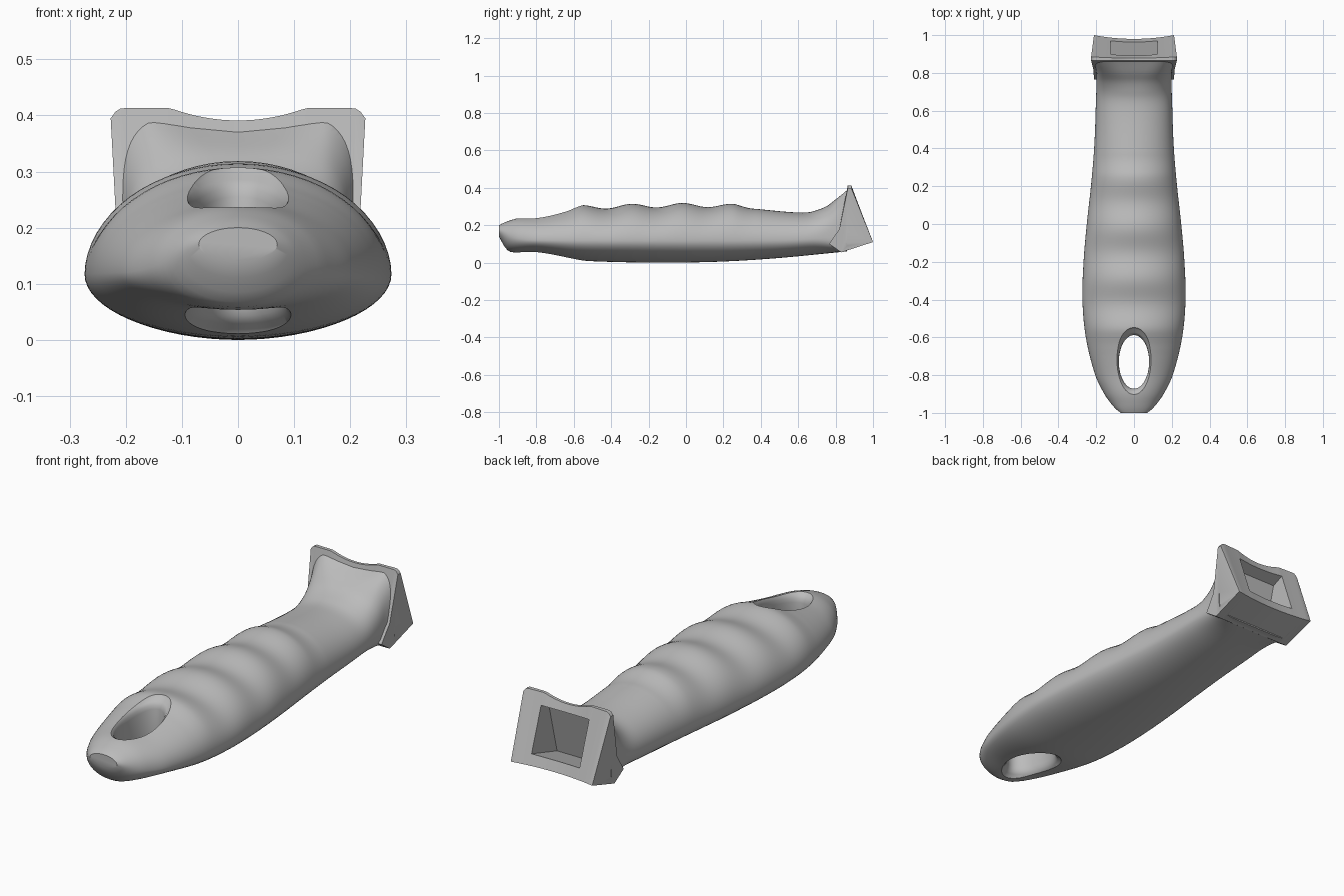
import bpy, bmesh, math

old = bpy.data.objects.get("Cube")
if old:
    bpy.data.objects.remove(old, do_unlink=True)

grey = bpy.data.materials.new("plain grey")
grey.use_nodes = True
colour = (0.5, 0.5, 0.5, 1)
grey.diffuse_color = colour
grey.node_tree.nodes["Principled BSDF"].inputs["Base Color"].default_value = colour


def smooth(points):
    """Smooth interpolating function through (position, value) points."""
    def slope(i):
        a, b = points[max(i - 1, 0)], points[min(i + 1, len(points) - 1)]
        return (b[1] - a[1]) / (b[0] - a[0])

    def value(t):
        t = min(max(t, points[0][0]), points[-1][0])
        i = 0
        while i < len(points) - 2 and t > points[i + 1][0]:
            i += 1
        (a, va), (b, vb) = points[i], points[i + 1]
        h = b - a
        s = (t - a) / h
        r = 1 - s
        return (va * r * r * (1 + 2 * s) + vb * s * s * (3 - 2 * s)
                + h * s * r * (slope(i) * r - slope(i + 1) * s))
    return value


def loft(name, rings):
    """Closed solid skinned through equal rings of points."""
    bm = bmesh.new()
    loops = [[bm.verts.new(p) for p in ring] for ring in rings]
    for a, b in zip(loops, loops[1:]):
        for i in range(len(a)):
            j = (i + 1) % len(a)
            bm.faces.new((a[i], a[j], b[j], b[i]))
    bm.faces.new(loops[0])
    bm.faces.new(loops[-1])
    bmesh.ops.recalc_face_normals(bm, faces=bm.faces)
    mesh = bpy.data.meshes.new(name)
    bm.to_mesh(mesh)
    bm.free()
    mesh.materials.append(grey)
    obj = bpy.data.objects.new(name, mesh)
    bpy.context.collection.objects.link(obj)
    return obj


def combine(target, tool, operation):
    mod = target.modifiers.new(tool.name, "BOOLEAN")
    mod.object, mod.operation, mod.solver = tool, operation, "EXACT"
    bpy.context.view_layer.objects.active = target
    bpy.ops.object.modifier_apply(modifier=mod.name)
    bpy.data.objects.remove(tool, do_unlink=True)


# Outline curves along the grip
half_width = smooth([(-1, .07), (-.985, .09), (-.95, .122), (-.9, .157), (-.8, .205),
                     (-.6, .255), (-.4, .273), (-.2, .267), (0, .25), (.2, .228),
                     (.4, .211), (.6, .203), (.8, .2), (.86, .215)])
base_top = smooth([(-1, .2), (-.97, .215), (-.9, .237), (-.8, .248), (-.7, .268),
                   (-.6, .292), (-.5, .298), (0, .308), (.25, .303), (.4, .285),
                   (.6, .268), (.68, .274), (.75, .31), (.8, .355), (.86, .4)])
bottom = smooth([(-1, .14), (-.97, .085), (-.94, .058), (-.8, .05), (-.58, .014),
                 (-.4, .004), (-.1, 0), (.2, .006), (.5, .025), (.86, .06)])
middle = smooth([(-1, .17), (-.93, .135), (-.8, .12), (.5, .12), (.86, .14)])
squareness = smooth([(-1, 2), (.6, 2.1), (.76, 2.7), (.86, 5)])


def top(y):
    """Upper outline with the finger ridges."""
    fade = max(0, min(1, (y + .66) / .1, (.38 - y) / .12))
    return base_top(y) + .011 * fade * math.cos(math.tau * (y + .02) / .27)


def grip_ring(y, count=64):
    ring = []
    for i in range(count):
        a = math.tau * i / count
        c, s = math.cos(a), math.sin(a)
        p = 2 / squareness(y)
        x = half_width(y) * math.copysign(abs(c) ** p, c)
        height = top(y) if s > 0 else bottom(y)
        z = middle(y) + abs(s) ** p * (height - middle(y))
        if s > 0 and y > .7:
            z -= .03 * (y - .7) / .16 * max(0, 1 - (x / .16) ** 2)
        ring.append((x, y, z))
    return ring


steps = 124
handle = loft("handle", [grip_ring(-1 + 1.86 * i / steps) for i in range(steps + 1)])

# Wedge shaped head with a hollowed rear face and a dipped top edge
slices = []
for i in range(-24, 25):
    u = i / 24
    dip = .022 * max(0, 1 - (u / .53) ** 2)
    corner = .018 * max(0, (abs(u) - .9) / .1) ** 2
    hollow = .02 * (1 - u * u)
    drop = dip + corner
    outline = [(.865, .413 - drop), (.82, .18), (.765, .1), (.83, .055),
               (1 - hollow, .11), (.885 - hollow / 3, .413 - drop)]
    slices.append([(u * (.206 + .053 * z), y, z) for y, z in outline])
head = loft("head", slices)
combine(handle, head, "UNION")

# Socket opening in the rear of the head
socket_outline = [(.84, .335), (.78, .1), (.975, .16), (1.04, .18), (1.04, .36), (.9, .36)]
socket = loft("socket_cutter", [[(x, y, z) for y, z in socket_outline] for x in (-.125, .125)])
combine(handle, socket, "DIFFERENCE")

# Oval hanging hole with softened rims
def hole_ring(scale, surface, offset):
    ring = []
    for i in range(64):
        a = math.tau * i / 64
        x, y = .08 * math.cos(a), -.73 + .142 * math.sin(a)
        near_surface = surface(y)
        ring.append((x * scale, -.73 + (y + .73) * scale, near_surface + offset))
    return ring


rim = [(1.4, .03), (1.22, -.004), (1.1, -.014), (1.03, -.028), (1, -.045)]
hole = loft("hole_cutter", [hole_ring(s, top, d) for s, d in rim]
            + [hole_ring(s, bottom, -d) for s, d in reversed(rim)])
combine(handle, hole, "DIFFERENCE")

# Smooth shading with crisp head and socket edges
bpy.ops.object.select_all(action="DESELECT")
handle.select_set(True)
bpy.context.view_layer.objects.active = handle
bpy.ops.object.shade_smooth_by_angle(angle=math.radians(32))
